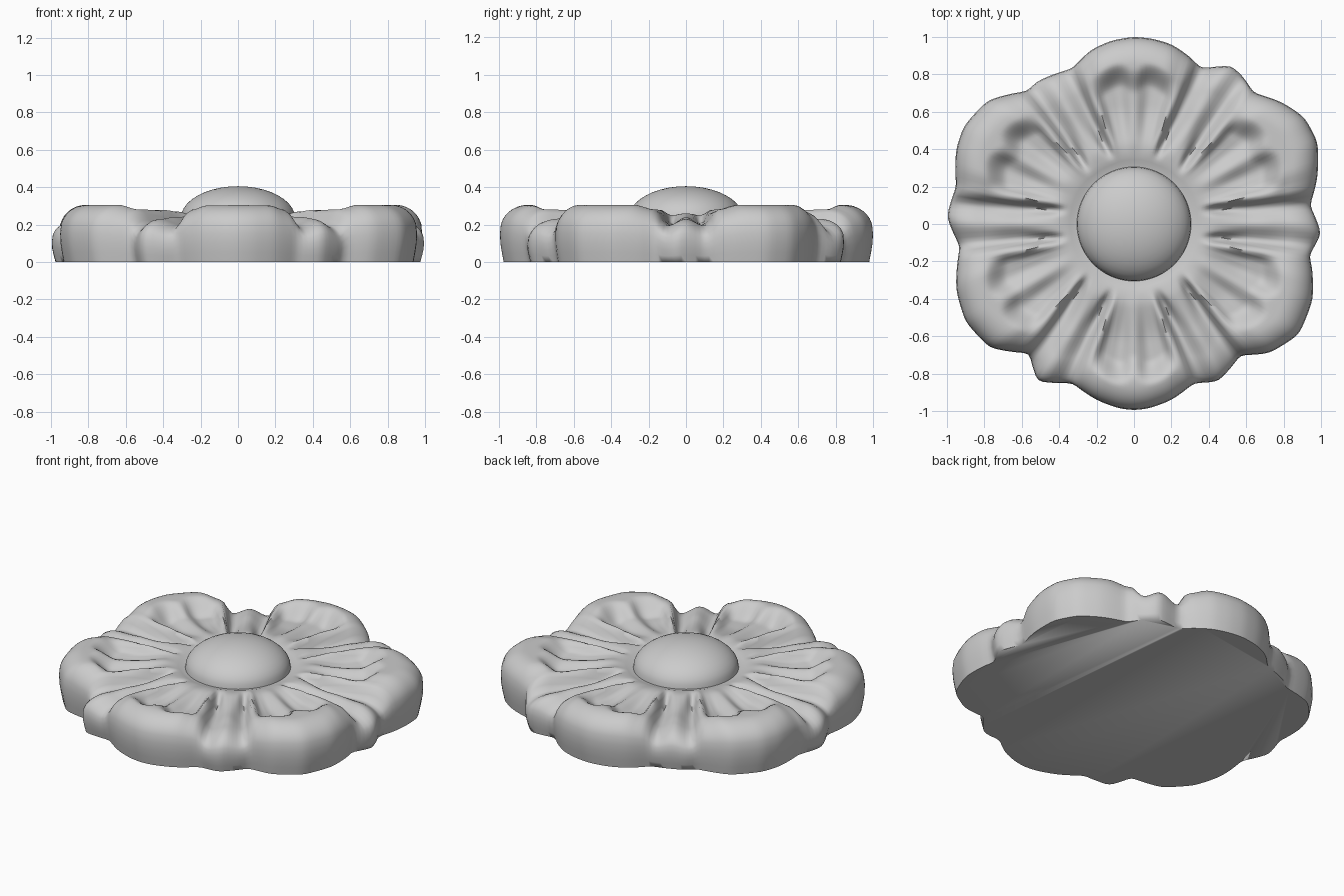
import bpy, bmesh
from math import radians, degrees, atan2, hypot, cos, sin, sqrt, pi

if "Cube" in bpy.data.objects:
    bpy.data.objects.remove(bpy.data.objects["Cube"])

# Scalloped outline seen from above: six broad petals with small leaf tips between
OUTLINE = [(1, -.05), (.94, .1), (.98, .25), (.98, .44), (.91, .57), (.79, .65), (.64, .7),
           (.58, .79), (.52, .845), (.36, .83), (.29, .9), (.2, .96), (.1, .99), (0, 1),
           (-.12, .98), (-.23, .93), (-.33, .83), (-.43, .8), (-.52, .76), (-.57, .71),
           (-.78, .66), (-.91, .52), (-.95, .4), (-.95, .2), (-1, .04), (-.93, -.12),
           (-.95, -.35), (-.9, -.52), (-.77, -.66), (-.56, -.69), (-.515, -.84), (-.33, -.85),
           (-.2, -.94), (-.08, -.985), (0, -.995), (.08, -.985), (.2, -.94), (.32, -.85),
           (.45, -.84), (.57, -.7), (.72, -.69), (.88, -.59), (.955, -.4), (.95, -.22),
           (.935, -.17)]
POLAR = sorted((degrees(atan2(y, x)) % 360, hypot(x, y)) for x, y in OUTLINE)
POLAR = [(POLAR[-1][0] - 360, POLAR[-1][1])] + POLAR + [(POLAR[0][0] + 360, POLAR[0][1])]
DOME_R = .305
SEGS = 240


def smooth(a, b, x):
    t = min(max((x - a) / (b - a), 0), 1)
    return t * t * (3 - 2 * t)


def curve(points, x):
    for (x0, y0), (x1, y1) in zip(points, points[1:]):
        if x <= x1:
            return y0 + (y1 - y0) * smooth(x0, x1, x)
    return points[-1][1]


def outline(deg):
    deg %= 360
    for (a0, r0), (a1, r1) in zip(POLAR, POLAR[1:]):
        if a0 <= deg <= a1:
            return r0 + (r1 - r0) * (deg - a0) / (a1 - a0)


def height(r, deg, edge):
    if r < DOME_R:                      # centre dome
        return .235 + .17 * sqrt(max(0, 1 - (r / DOME_R) ** 2))
    a = abs(deg % 60 - 30)              # angle from the petal's middle
    g = 30 - degrees(.05 / r) - 3.3     # angle of the groove beside the leaf
    # sections across a petal: middle rib, hollow, side rim, groove, leaf crest
    hollow = [(0, .25), (7, .215), (g - 10, .225), (g - 5, .28), (g, .195), (30, .24)]
    rim = [(0, .305), (11, .305), (g - 5, .28), (g, .195), (30, .23)]
    base = .245 + .02 * smooth(.31, .45, r)
    h = base + (curve(hollow, a) - base) * smooth(.35, .64, r)
    groove = max(0, 1 - abs(a - g) / 5)
    h -= .035 * smooth(0, 1, groove) * smooth(.36, .46, r) * (1 - smooth(.46, .64, r))
    brim = .83 - .05 * smooth(6, 18, a) - .04 * (1 - smooth(0, 5, a))
    h += (curve(rim, a) - h) * smooth(brim - .1, brim + .04, r)
    h -= .01 * (1 - smooth(.30, .36, r))
    # rounded shoulder at the outer edge
    d = min((edge - r) / .15, 1)
    low = h * .55
    return low + (h - low) * sqrt(max(0, 1 - (1 - d) ** 2))


# Lightly softened outline
raw = [outline(360 * i / SEGS) for i in range(SEGS)]
edges = [(raw[i - 1] + 2 * raw[i] + raw[(i + 1) % SEGS]) / 4 for i in range(SEGS)]

bm = bmesh.new()
rings = []


def add_ring(fn):
    ring = []
    for i in range(SEGS):
        deg = 360 * i / SEGS
        r, z = fn(deg, edges[i])
        ring.append(bm.verts.new((r * cos(radians(deg)), r * sin(radians(deg)), z)))
    rings.append(ring)


# Dome rings, then carved petal rings, then the side wall down to the flat back
for k in range(1, 11):
    r = DOME_R * sin(k / 10 * pi / 2)
    add_ring(lambda deg, e: (r, height(r, deg, e)))
for k in range(1, 45):
    t = k / 44
    t = t + .25 * t * (1 - t)
    def carved(deg, e):
        r = DOME_R + (e * .995 - DOME_R) * t
        return r, height(r, deg, e)
    add_ring(carved)
top = [v.co.z for v in rings[-1]]
for f, s in ((.75, 1), (.5, .998), (.25, .99), (0, .98)):
    add_ring(lambda deg, e: (e * s, top[round(deg * SEGS / 360) % SEGS] * f))

centre = bm.verts.new((0, 0, .405))
for i in range(SEGS):
    j = (i + 1) % SEGS
    bm.faces.new((centre, rings[0][i], rings[0][j]))
    for a, b in zip(rings, rings[1:]):
        bm.faces.new((a[i], b[i], b[j], a[j]))
bm.faces.new(list(reversed(rings[-1])))
bmesh.ops.recalc_face_normals(bm, faces=bm.faces)

mesh = bpy.data.meshes.new("flower_rosette")
bm.to_mesh(mesh)
bm.free()
rosette = bpy.data.objects.new("flower_rosette", mesh)
bpy.context.collection.objects.link(rosette)
bpy.context.view_layer.objects.active = rosette
rosette.select_set(True)
bpy.ops.object.shade_smooth_by_angle(angle=radians(75))
